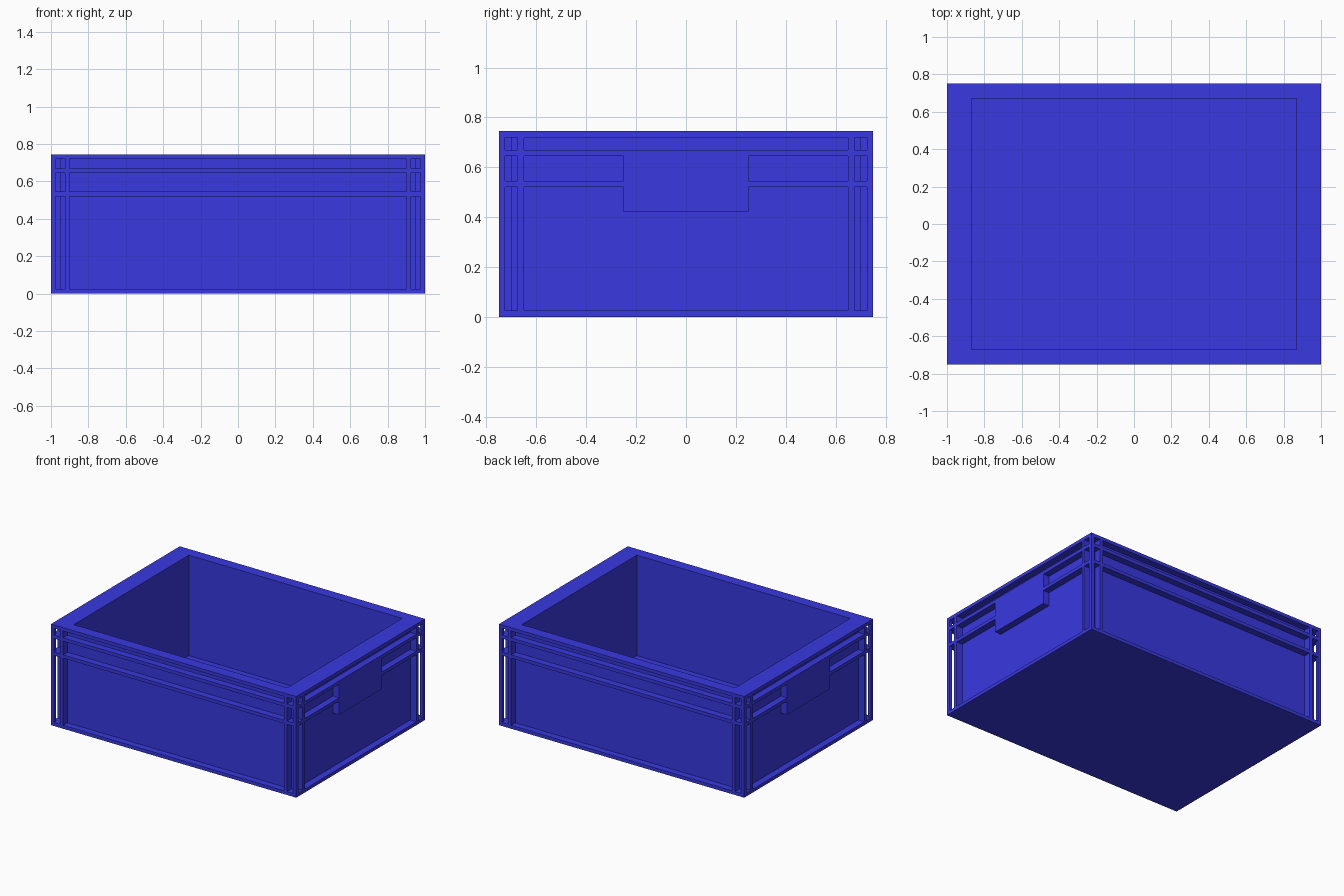
import bpy, bmesh
from mathutils import Vector

if "Cube" in bpy.data.objects:
    bpy.data.objects.remove(bpy.data.objects["Cube"])

HX, HY, H = 1.0, 0.75, 0.745      # half sizes and height
DEPTH = 0.05                      # recess depth behind the ribs
OVER = 0.05                       # cutter overshoot outside the faces
ROWS = [(0.025, 0.52), (0.545, 0.645), (0.67, 0.72)]


def rect(a0, a1, z0, z1):
    return [(a0, z0), (a1, z0), (a1, z1), (a0, z1)]


def add_prism(bm, outline, to_3d, d0, d1):
    """Extrude a 2D outline between depths d0 and d1."""
    face = bm.faces.new([bm.verts.new(to_3d(a, z, d0)) for a, z in outline])
    ext = bmesh.ops.extrude_face_region(bm, geom=[face])
    verts = [g for g in ext["geom"] if isinstance(g, bmesh.types.BMVert)]
    shift = Vector(to_3d(0, 0, d1)) - Vector(to_3d(0, 0, d0))
    bmesh.ops.translate(bm, verts=verts, vec=shift)


def make_object(name, bm):
    bmesh.ops.recalc_face_normals(bm, faces=bm.faces[:])
    mesh = bpy.data.meshes.new(name)
    bm.to_mesh(mesh)
    bm.free()
    obj = bpy.data.objects.new(name, mesh)
    bpy.context.collection.objects.link(obj)
    return obj


def columns(half):
    """Narrow recesses beside both corners, for every row."""
    return [rect(a, a + 0.05, z0, z1)
            for z0, z1 in ROWS for a in (-half + 0.025, half - 0.075)]


def along_x(a, z, d):
    return (a, d, z)


def along_y(a, z, d):
    return (d, a, z)


def flat(a, b, d):
    return (a, b, d)


def recess_cutter(name, outlines, to_3d, face):
    bm = bmesh.new()
    for s in (-1, 1):
        for o in outlines:
            add_prism(bm, o, to_3d, s * (face - DEPTH), s * (face + OVER))
    return make_object(name, bm)


# Solid crate body
bm = bmesh.new()
add_prism(bm, rect(-HX, HX, -HY, HY), flat, 0, H)
crate = make_object("crate_body", bm)

# Inner cavity
bm = bmesh.new()
add_prism(bm, rect(-0.87, 0.87, -0.67, 0.67), flat, 0.005, H + OVER)
cavity = make_object("cavity_cutter", bm)

# Long-side recesses
long_panels = columns(HY + 0.25) + [rect(-0.9, 0.9, z0, z1) for z0, z1 in ROWS]
long_cut = recess_cutter("long_side_cutter", long_panels, along_x, HY)

# Short-side recesses, leaving a flush grip block in the middle
short_panels = columns(HY) + [
    rect(-0.65, 0.65, *ROWS[2]),
    rect(-0.65, -0.25, *ROWS[1]),
    rect(0.25, 0.65, *ROWS[1]),
    [(-0.65, 0.025), (0.65, 0.025), (0.65, 0.52), (0.25, 0.52),
     (0.25, 0.42), (-0.25, 0.42), (-0.25, 0.52), (-0.65, 0.52)],
]
short_cut = recess_cutter("short_side_cutter", short_panels, along_y, HX)

# Carve the body, then discard the cutters
cutters = [cavity, long_cut, short_cut]
for c in cutters:
    mod = crate.modifiers.new(c.name, 'BOOLEAN')
    mod.operation = 'DIFFERENCE'
    mod.solver = 'EXACT'
    mod.object = c
    c.hide_render = True
deps = bpy.context.evaluated_depsgraph_get()
carved = bpy.data.meshes.new_from_object(crate.evaluated_get(deps))
crate.modifiers.clear()
crate.data = carved
for c in cutters:
    bpy.data.objects.remove(c)

# Blue plastic
mat = bpy.data.materials.new("blue_plastic")
mat.diffuse_color = (0.04, 0.04, 0.75, 1)
mat.use_nodes = True
mat.node_tree.nodes["Principled BSDF"].inputs["Base Color"].default_value = mat.diffuse_color
crate.data.materials.clear()
crate.data.materials.append(mat)
